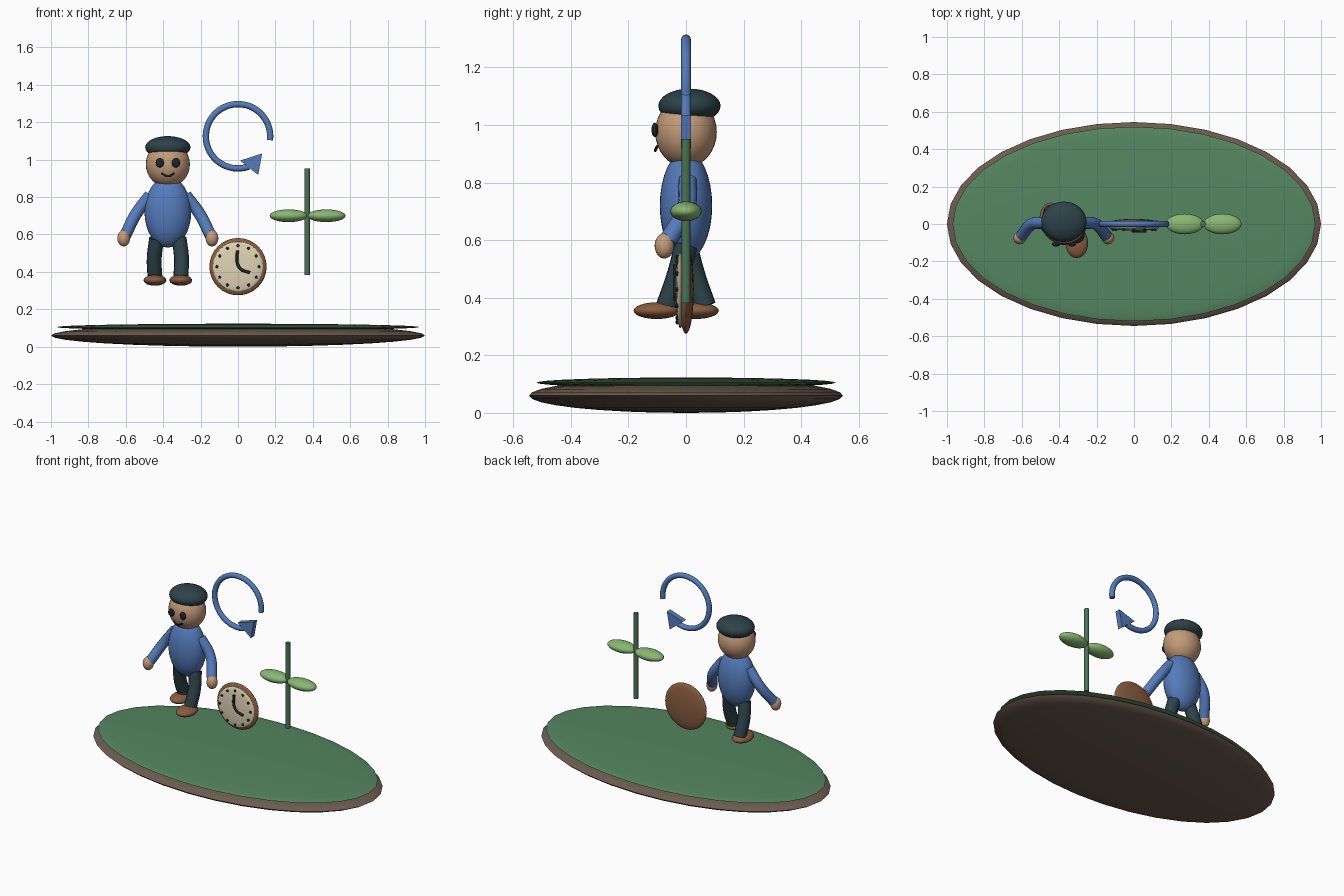
import bpy, math
from mathutils import Vector

if "Cube" in bpy.data.objects:
    bpy.data.objects.remove(bpy.data.objects["Cube"])


def mat(name, r, g, b):
    m = bpy.data.materials.new(name)
    m.diffuse_color = (r, g, b, 1)
    m.use_nodes = True
    m.node_tree.nodes["Principled BSDF"].inputs["Base Color"].default_value = m.diffuse_color
    return m


SOIL = mat("soil", 0.15, 0.105, 0.075)
GRASS = mat("grass", 0.09, 0.24, 0.12)
SKIN = mat("skin", 0.55, 0.33, 0.19)
BLUE = mat("blue", 0.09, 0.2, 0.5)
DARK = mat("dark_teal", 0.025, 0.055, 0.065)
BROWN = mat("brown", 0.25, 0.11, 0.05)
CREAM = mat("cream", 0.75, 0.66, 0.46)
BLACK = mat("near_black", 0.012, 0.018, 0.022)
STEM = mat("stem_green", 0.07, 0.18, 0.09)
LEAF = mat("leaf_green", 0.25, 0.48, 0.17)


def finish(ob, name, m):
    ob.name = name
    ob.data.materials.clear()
    ob.data.materials.append(m)
    bpy.ops.object.shade_smooth_by_angle(angle=math.radians(40))
    return ob


def ellipsoid(name, loc, radii, m, seg=32, rings=16):
    bpy.ops.mesh.primitive_uv_sphere_add(segments=seg, ring_count=rings, radius=1, location=loc)
    ob = bpy.context.object
    ob.scale = radii
    bpy.ops.object.transform_apply(location=False, rotation=False, scale=True)
    return finish(ob, name, m)


def tube(name, pts, r, m, smooth=True):
    cu = bpy.data.curves.new(name, 'CURVE')
    cu.dimensions = '3D'
    cu.bevel_depth = r
    cu.bevel_resolution = 4
    cu.use_fill_caps = True
    cu.resolution_u = 8
    if smooth:
        sp = cu.splines.new('BEZIER')
        sp.bezier_points.add(len(pts) - 1)
        for p, co in zip(sp.bezier_points, pts):
            p.co = co
            p.handle_left_type = p.handle_right_type = 'AUTO'
    else:
        sp = cu.splines.new('POLY')
        sp.points.add(len(pts) - 1)
        for p, co in zip(sp.points, pts):
            p.co = (*co, 1)
    ob = bpy.data.objects.new(name, cu)
    bpy.context.collection.objects.link(ob)
    bpy.ops.object.select_all(action='DESELECT')
    ob.select_set(True)
    bpy.context.view_layer.objects.active = ob
    bpy.ops.object.convert(target='MESH')
    return finish(bpy.context.object, name, m)


# Ground disc
ellipsoid("soil_base", (0, 0, 0.06), (1.0, 0.545, 0.06), SOIL)
ellipsoid("grass_top", (0, 0, 0.105), (0.97, 0.52, 0.018), GRASS)

# Figure: head and torso
PX = -0.375
ellipsoid("torso", (PX, 0, 0.72), (0.125, 0.091, 0.19), BLUE)
ellipsoid("head", (PX, 0, 0.975), (0.118, 0.107, 0.122), SKIN)
ellipsoid("hair", (PX, 0.012, 1.066), (0.121, 0.108, 0.06), DARK)
tube("mouth", [(PX - 0.034, -0.1, 0.926), (PX, -0.107, 0.911), (PX + 0.034, -0.1, 0.926)], 0.005, BLACK)

# Figure: paired parts, legs in mid stride
for s, side in ((-1, "left"), (1, "right")):
    ellipsoid(side + "_eye", (PX + s * 0.043, -0.108, 0.983), (0.022, 0.012, 0.025), BLACK, 16, 10)
    tube(side + "_arm", [(PX + s * 0.095, 0.005, 0.81), (PX + s * 0.17, 0.0, 0.71),
                         (PX + s * 0.228, -0.065, 0.595)], 0.032, BLUE)
    ellipsoid(side + "_hand", (PX + s * 0.236, -0.075, 0.58), (0.034, 0.034, 0.044), SKIN, 20, 12)
    step = -s
    tube(side + "_leg", [(PX + s * 0.06, 0, 0.58), (PX + s * 0.073, step * 0.03, 0.47),
                         (PX + s * 0.069, step * 0.065, 0.37)], 0.04, DARK)
    ellipsoid(side + "_shoe", (PX + s * 0.069, step * 0.067 - 0.034, 0.355),
              (0.061, 0.081, 0.029), BROWN, 20, 12)

# Clock
CZ = 0.428
ellipsoid("clock_case", (0, 0, CZ), (0.153, 0.027, 0.153), BROWN)
ellipsoid("clock_face", (0, -0.02, CZ), (0.134, 0.015, 0.134), CREAM)
for i in range(12):
    a = i * math.pi / 6
    ellipsoid("hour_mark", (0.113 * math.sin(a), -0.031, CZ + 0.113 * math.cos(a)),
              (0.008, 0.006, 0.008), BLACK, 10, 6)
tube("clock_hands", [(-0.003, -0.038, 0.515), (-0.004, -0.038, 0.45),
                     (0.015, -0.038, 0.415), (0.064, -0.038, 0.396)], 0.008, BLACK)

# Circular arrow: open ring and flat triangular head
RC, RR = 1.125, 0.172
arc = []
for i in range(41):
    a = math.radians(-7 + i * 297 / 40)
    arc.append((RR * math.cos(a), 0, RC + RR * math.sin(a)))
tube("arrow_ring", arc, 0.017, BLUE, smooth=False)
tri = [(0.011, 0.995), (0.108, 0.918), (0.129, 1.033)]
verts = [(x, y, z) for y in (-0.018, 0.018) for x, z in tri]
me = bpy.data.meshes.new("arrow_head")
me.from_pydata(verts, [], [(0, 1, 2), (5, 4, 3), (0, 3, 4, 1), (1, 4, 5, 2), (2, 5, 3, 0)])
head = bpy.data.objects.new("arrow_head", me)
bpy.context.collection.objects.link(head)
me.materials.append(BLUE)

# Seedling
bpy.ops.mesh.primitive_cylinder_add(vertices=20, radius=0.015, depth=0.57, location=(0.37, 0, 0.667))
finish(bpy.context.object, "plant_stem", STEM)
for s, side in ((-1, "left"), (1, "right")):
    ellipsoid(side + "_leaf", (0.372 + s * 0.101, 0, 0.7), (0.102, 0.055, 0.034), LEAF, 24, 14)
